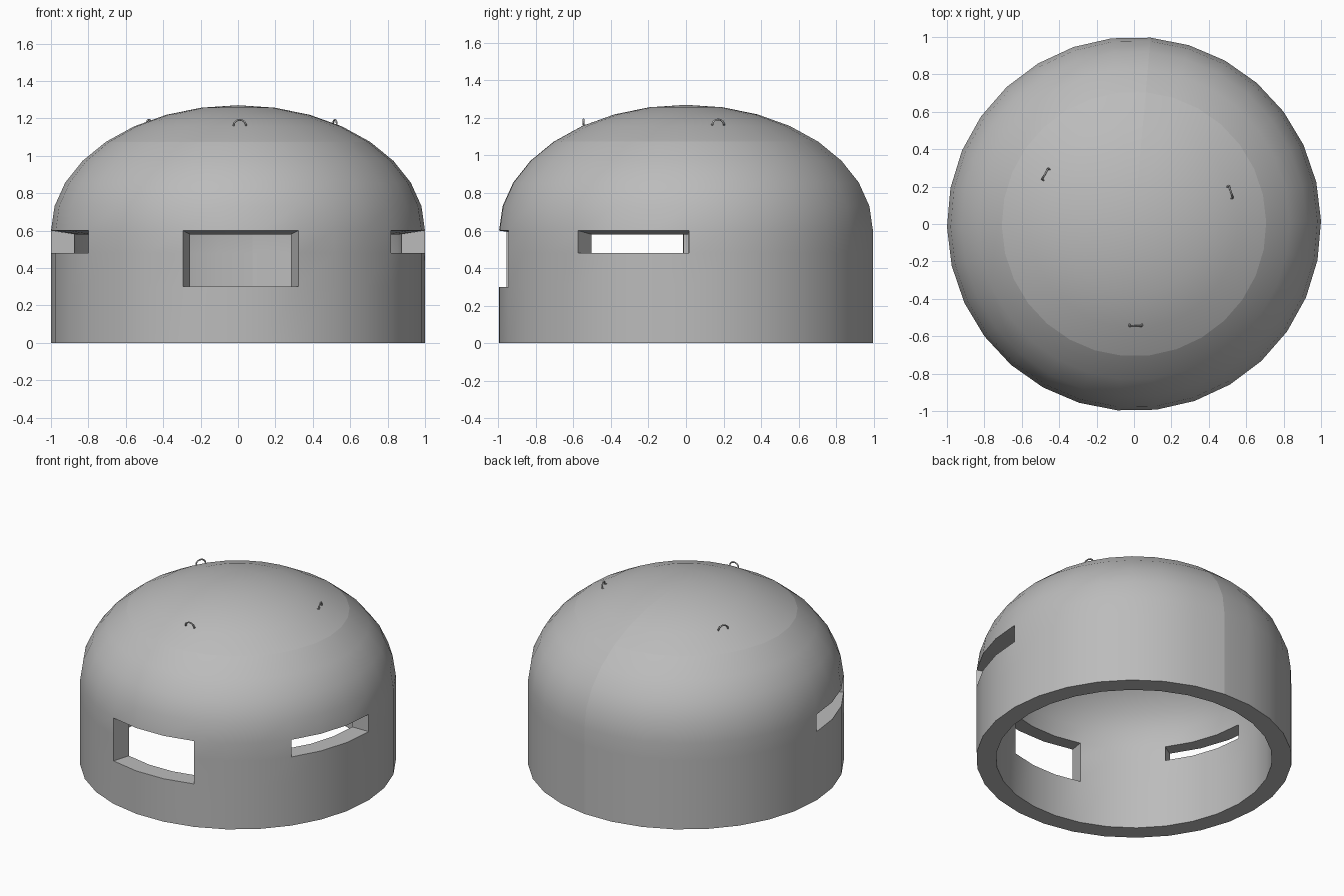
import bpy, bmesh
from math import cos, sin, pi, radians
from mathutils import Vector, Matrix

if "Cube" in bpy.data.objects:
    bpy.data.objects.remove(bpy.data.objects["Cube"], do_unlink=True)

grey = bpy.data.materials.new("steel grey")
grey.use_nodes = True
tone = (0.5, 0.5, 0.5, 1)
grey.diffuse_color = tone
grey.node_tree.nodes["Principled BSDF"].inputs["Base Color"].default_value = tone

SEGMENTS, STEPS = 30, 8
START = radians(0.9)


def profile(radius, spring, rise):
    """Upright wall followed by a quarter ellipse up to the crown."""
    wall = [(radius, z) for z in (0, 0.3, 0.48)]
    arc = [(radius * cos(a), spring + rise * sin(a))
           for a in (pi / 2 * s / STEPS for s in range(STEPS + 1))]
    return wall + arc


skins = {"outer": profile(1, 0.6, 0.67), "inner": profile(0.875, 0.58, 0.565)}
ROWS = len(skins["outer"]) - 1

# Openings as missing cells: (row, segment)
openings = {(row, seg) for row in (1, 2) for seg in range(21, 24)}
openings |= {(2, seg) for first in (15, 27) for seg in range(first, first + 3)}

# Hollow domed shell with radial window jambs
bm = bmesh.new()
verts, keys = {}, []


def vert(skin, row, seg):
    seg = 0 if row == ROWS else seg % SEGMENTS
    key = (skin, row, seg)
    if key not in verts:
        r, z = skins[skin][row]
        a = START + 2 * pi * seg / SEGMENTS
        verts[key] = bm.verts.new((r * cos(a), r * sin(a), z))
        keys.append(key)
    return verts[key]


def face(*corners):
    bm.faces.new(list(dict.fromkeys(vert(*c) for c in corners)))


def solid(row, seg):
    return 0 <= row < ROWS and (row, seg % SEGMENTS) not in openings


for row in range(ROWS):
    for seg in range(SEGMENTS):
        if not solid(row, seg):
            continue
        ring = [(row, seg), (row, seg + 1), (row + 1, seg + 1), (row + 1, seg)]
        face(*[("outer", *c) for c in ring])
        face(*[("inner", *c) for c in reversed(ring)])
        # Close the wall thickness wherever a neighbour is missing
        neighbours = [(row - 1, seg), (row, seg + 1), (row + 1, seg), (row, seg - 1)]
        for n, near in enumerate(neighbours):
            if near[0] < ROWS and not solid(*near):
                a, b = ring[n], ring[(n + 1) % 4]
                face(("outer", *b), ("outer", *a), ("inner", *a), ("inner", *b))
bmesh.ops.recalc_face_normals(bm, faces=bm.faces)
mesh = bpy.data.meshes.new("domed_shell")
bm.to_mesh(mesh)
bm.free()
shell = bpy.data.objects.new("domed_shell", mesh)
bpy.context.collection.objects.link(shell)
mesh.materials.append(grey)
bpy.context.view_layer.objects.active = shell
shell.select_set(True)
bpy.ops.object.shade_smooth_by_angle(angle=radians(30))

# Shading seams: rim of the roof cap and one meridian at the back
for edge in mesh.edges:
    a, b = (keys[i] for i in edge.vertices)
    cap_rim = a[1] == b[1] == 7
    meridian = a[0] == b[0] and a[1] != b[1] and 7 in (a[2], b[2])
    if cap_rim or meridian:
        edge.use_edge_sharp = True

# Lifting loops: upright arches with feet bent into the roof
for name, angle in (("front", -89), ("left", 18.3), ("right", 150.6)):
    arch = [Vector((0, 0.033 * cos(t), 1.163 + 0.029 * sin(t)))
            for t in (pi * s / 10 for s in range(11))]
    points = [Vector((-0.03, 0.033, 1.158))] + arch + [Vector((-0.03, -0.033, 1.158))]
    curve = bpy.data.curves.new(name + "_lifting_loop", "CURVE")
    curve.dimensions = "3D"
    curve.bevel_depth = 0.005
    curve.bevel_resolution = 1
    curve.use_fill_caps = True
    spline = curve.splines.new("POLY")
    spline.points.add(len(points) - 1)
    for p, co in zip(spline.points, points):
        p.co = (*co, 1)
    curve.materials.append(grey)
    loop = bpy.data.objects.new(name + "_lifting_loop", curve)
    loop.matrix_world = Matrix.Rotation(radians(angle), 4, "Z") @ Matrix.Translation((0.546, 0, 0))
    bpy.context.collection.objects.link(loop)
